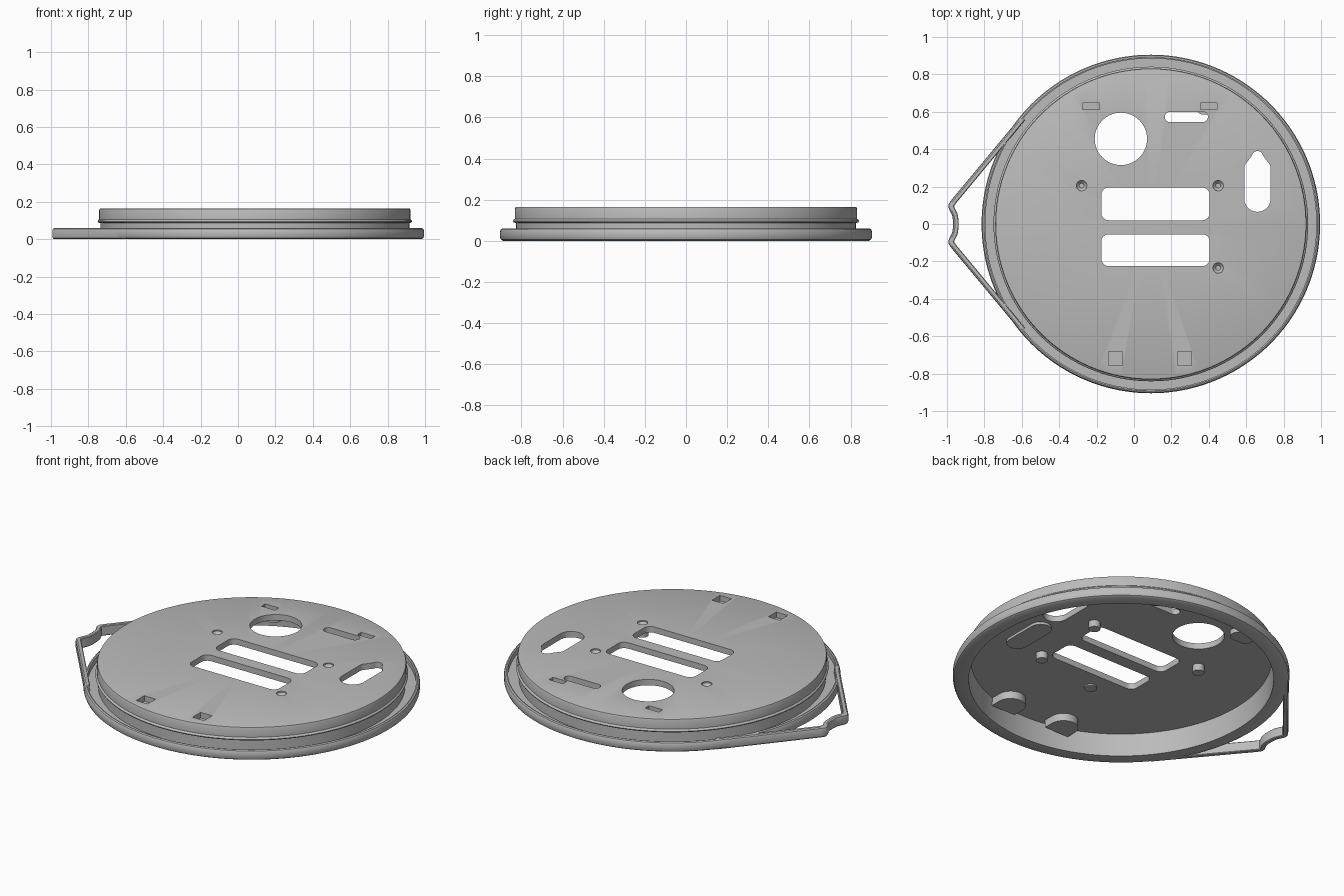
import bpy, bmesh, math
from mathutils import Vector

cube = bpy.data.objects.get("Cube")
if cube:
    bpy.data.objects.remove(cube, do_unlink=True)

grey = bpy.data.materials.new("plain_grey")
grey.use_nodes = True
GREY = (0.5, 0.5, 0.5, 1)
grey.diffuse_color = GREY
grey.node_tree.nodes["Principled BSDF"].inputs["Base Color"].default_value = GREY

CX = 0.09                   # centre of the round cover
CEILING, TOP = 0.13, 0.165  # underside and top of the plate


def make(name, bm):
    bmesh.ops.recalc_face_normals(bm, faces=bm.faces)
    mesh = bpy.data.meshes.new(name)
    bm.to_mesh(mesh)
    bm.free()
    mesh.materials.append(grey)
    ob = bpy.data.objects.new(name, mesh)
    bpy.context.collection.objects.link(ob)
    return ob


def smooth(ob):
    bpy.ops.object.select_all(action='DESELECT')
    ob.select_set(True)
    bpy.context.view_layer.objects.active = ob
    bpy.ops.object.shade_smooth_by_angle(angle=math.radians(32))


def arc(x, y, r, start, end, n):
    angles = [math.radians(start + (end - start) * i / n) for i in range(n + 1)]
    return [(x + r * math.cos(a), y + r * math.sin(a)) for a in angles]


def circle(x, y, r, n=48):
    return arc(x, y, r, 0, 360, n)[:-1]


def rounded(x0, x1, y0, y1, r, n=8):
    return (arc(x1 - r, y1 - r, r, 0, 90, n) + arc(x0 + r, y1 - r, r, 90, 180, n)
            + arc(x0 + r, y0 + r, r, 180, 270, n) + arc(x1 - r, y0 + r, r, 270, 360, n))


def box(x, y, w, d):
    return [(x + sx * w / 2, y + sy * d / 2) for sx, sy in ((-1, -1), (1, -1), (1, 1), (-1, 1))]


def prism(name, outline, z0, z1):
    bm = bmesh.new()
    low = [bm.verts.new((x, y, z0)) for x, y in outline]
    high = [bm.verts.new((x, y, z1)) for x, y in outline]
    bm.faces.new(low)
    bm.faces.new(high)
    for i in range(len(low)):
        j = (i + 1) % len(low)
        bm.faces.new((low[i], low[j], high[j], high[i]))
    return make(name, bm)


def lathe(name, profile, x, y, steps):
    bm = bmesh.new()
    verts = [bm.verts.new((r, 0, z)) for r, z in profile]
    edges = [bm.edges.new(p) for p in zip(verts, verts[1:])]
    bmesh.ops.spin(bm, geom=verts + edges, cent=(0, 0, 0), axis=(0, 0, 1),
                   angle=math.tau, steps=steps)
    bmesh.ops.remove_doubles(bm, verts=bm.verts, dist=1e-5)
    bmesh.ops.translate(bm, verts=bm.verts, vec=(x, y, 0))
    return make(name, bm)


# Cover: hollow underside, rounded lip, channel, snap ridge and flat top
cover = lathe("cover", [
    (0, CEILING), (0.81, CEILING), (0.82, 0), (0.89, 0), (0.9, 0.006), (0.905, 0.018),
    (0.905, 0.044), (0.9, 0.056), (0.892, 0.06), (0.885, 0.058), (0.885, 0.025),
    (0.826, 0.025), (0.826, 0.086), (0.838, 0.09), (0.841, 0.096), (0.838, 0.102),
    (0.832, 0.106), (0.832, 0.156), (0.829, 0.163), (0.824, TOP), (0, TOP)], CX, 0, 160)

# Openings cut through the plate
bulb = (arc(0.66, 0.135, 0.07, 180, 360, 20) + arc(0.69, 0.3, 0.04, 0, 50, 6)
        + arc(0.66, 0.36, 0.03, 10, 170, 10) + arc(0.63, 0.3, 0.04, 130, 180, 6))
openings = [
    circle(-0.07, 0.455, 0.14, 64),
    rounded(0.165, 0.395, 0.545, 0.6, 0.027),
    rounded(-0.175, 0.405, 0.02, 0.195, 0.04),
    rounded(-0.175, 0.405, -0.225, -0.055, 0.04),
    bulb]
front_pockets = [(-0.1, -0.72), (0.27, -0.72)]
back_pockets = [(-0.23, 0.63), (0.4, 0.63)]
openings += [box(x, y, 0.075, 0.075) for x, y in front_pockets]
openings += [box(x, y, 0.09, 0.036) for x, y in back_pockets]
cutters = [prism("opening_cutter", o, 0.1, 0.2) for o in openings]

# Countersunk screw recesses in the top
screws = [(-0.28, 0.205), (0.45, 0.205), (0.45, -0.235)]
for x, y in screws:
    cutters.append(lathe("screw_cutter", [(0, 0.142), (0.013, 0.142), (0.028, 0.158),
                                          (0.028, 0.2), (0, 0.2)], x, y, 32))

for c in cutters:
    c.hide_render = True
    mod = cover.modifiers.new("cut", 'BOOLEAN')
    mod.operation, mod.solver, mod.object = 'DIFFERENCE', 'EXACT', c
bpy.context.view_layer.update()
cut_mesh = bpy.data.meshes.new_from_object(
    cover.evaluated_get(bpy.context.evaluated_depsgraph_get()))
cover.modifiers.clear()
cover.data = cut_mesh
for c in cutters:
    bpy.data.objects.remove(c, do_unlink=True)
smooth(cover)

# Screw posts and a flat boss under the plate
for x, y in screws:
    smooth(prism("screw_post", circle(x, y, 0.032, 32), 0.09, CEILING + 0.002))
smooth(prism("flat_boss", circle(0.02, -0.34, 0.035, 32), 0.122, CEILING + 0.002))
smooth(prism("oval_boss", rounded(0.58, 0.7, -0.27, 0.04, 0.06), 0.115, CEILING + 0.002))

# Closed pockets under the clip slots, rounded towards the middle
for x, y in front_pockets:
    wall = -math.sqrt(0.815 ** 2 - (abs(x - CX) + 0.08) ** 2)
    outline = arc(x, y + 0.01, 0.08, 0, 180, 24) + [(x - 0.08, wall), (x + 0.08, wall)]
    smooth(prism("front_clip_pocket", outline, 0.085, CEILING + 0.002))
for x, y in back_pockets:
    smooth(prism("back_clip_pocket", rounded(x - 0.07, x + 0.07, y - 0.045, y + 0.045, 0.04),
                 0.1, CEILING + 0.002))

# Handle: strap leaving the rim at its tangents, with a shallow thumb dent
half = [(-0.605, 0.575), (-0.975, 0.13), (-0.992, 0.105), (-0.993, 0.09),
        (-0.972, 0.045), (-0.968, 0.02)]
path = [Vector(p) for p in half + [(x, -y) for x, y in reversed(half)]]
section = [(0.008, 0), (0.002, 0.006), (0, 0.018), (0, 0.044), (0.003, 0.055),
           (0.01, 0.06), (0.026, 0.06), (0.03, 0.056), (0.03, 0.004), (0.026, 0)]
bm = bmesh.new()
rings = []
for i, p in enumerate(path):
    before = (p - path[max(i - 1, 0)]).normalized()
    after = (path[min(i + 1, len(path) - 1)] - p).normalized()
    t = (before + after).normalized()
    inward = Vector((-t.y, t.x))
    stretch = 1 / max(t.dot(after if after.length else before), 0.7)
    rings.append([bm.verts.new((*(p + inward * d * stretch), z)) for d, z in section])
for a, b in zip(rings, rings[1:]):
    for k in range(len(section)):
        m = (k + 1) % len(section)
        bm.faces.new((a[k], a[m], b[m], b[k]))
bm.faces.new(rings[0])
bm.faces.new(rings[-1])
smooth(make("handle_strap", bm))
